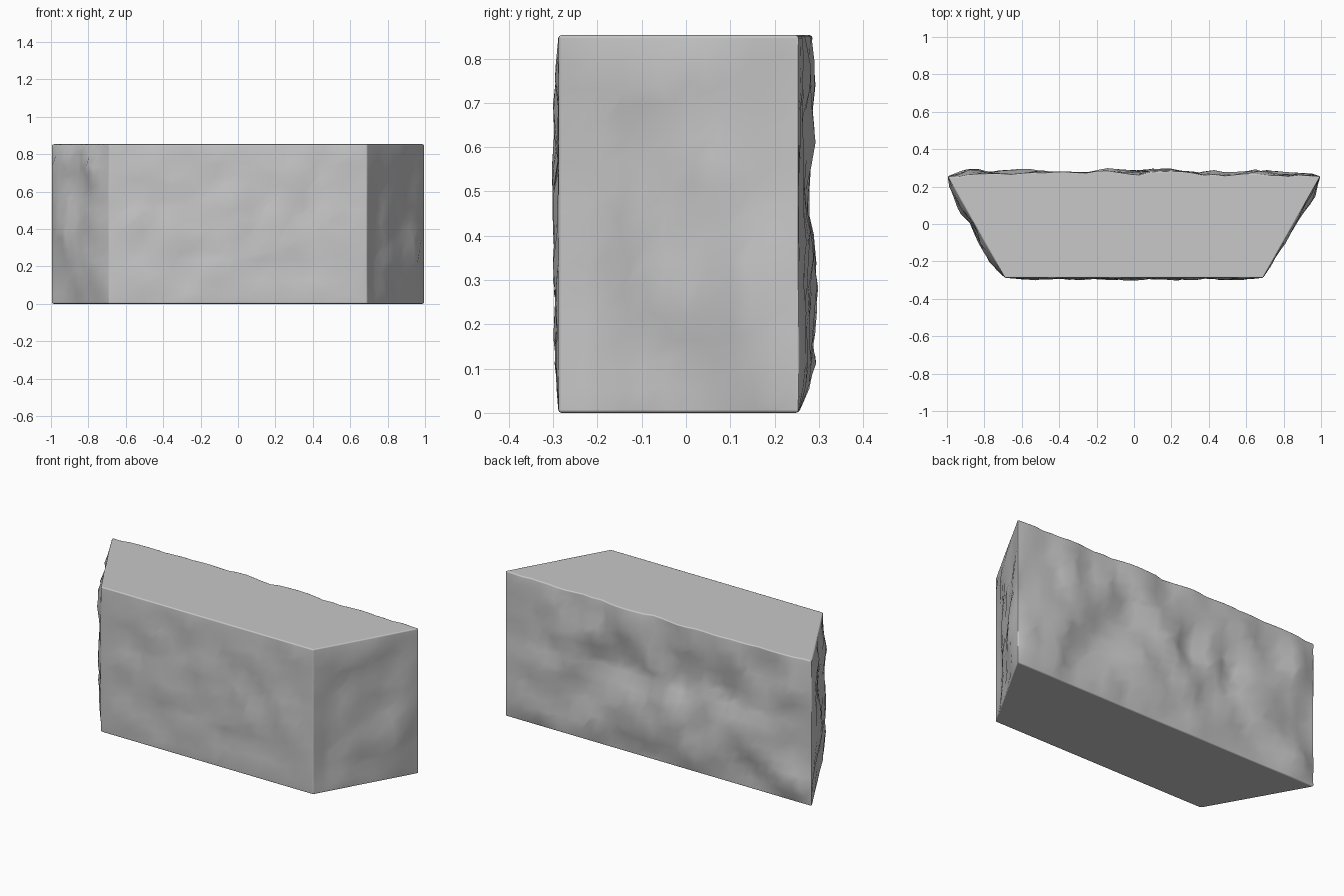
import bpy, bmesh, math, random
from mathutils import Vector, noise

if "Cube" in bpy.data.objects:
    bpy.data.objects.remove(bpy.data.objects["Cube"])

random.seed(5)
H = 0.853
FRONT_Y, BACK_Y = -0.288, 0.255
STEP = 0.057

stone = bpy.data.materials.new("grey stone")
stone.diffuse_color = (0.58, 0.58, 0.58, 1)
stone.use_nodes = True
stone.node_tree.nodes["Principled BSDF"].inputs["Base Color"].default_value = stone.diffuse_color


def smooth(t):
    t = max(0.0, min(1.0, t))
    return t * t * (3 - 2 * t)


def wall(bm, a, b, base, amp, size, seed, top_keep=0.0, dip=0.0):
    """Rough upright wall from a to b; dip hollows a band at mid height."""
    a, b = Vector((*a, 0)), Vector((*b, 0))
    along = b - a
    length = along.length
    along.normalize()
    normal = Vector((along.y, -along.x, 0))
    nu, nv = round(length / STEP), round(H / STEP)
    grid = []
    for j in range(nv + 1):
        row = []
        for i in range(nu + 1):
            u, z = length * i / nu, H * j / nv
            if 0 < i < nu and 0 < j < nv:
                u += random.uniform(-0.3, 0.3) * STEP
                z += random.uniform(-0.3, 0.3) * STEP
            p = Vector((u / size, z / (size * 1.3), seed))
            n = noise.noise(p) + 0.4 * noise.noise(p * 2.3)
            fade = smooth(min(u, length - u) / 0.1) * smooth(z / 0.1)
            fade *= top_keep + (1 - top_keep) * smooth((H - z) / 0.1)
            hollow = dip * math.exp(-((z - 0.49) / 0.09) ** 2)
            d = (base + amp * n - hollow) * fade
            row.append(bm.verts.new(a + along * u + normal * d + Vector((0, 0, z))))
        grid.append(row)
    for j in range(nv):
        for i in range(nu):
            bm.faces.new((grid[j][i], grid[j][i + 1], grid[j + 1][i + 1], grid[j + 1][i]))
    return grid


bm = bmesh.new()
fl, fr = (-0.69, FRONT_Y), (0.69, FRONT_Y)
br, bl = (0.997, BACK_Y), (-0.997, BACK_Y)

# four rough walls, anticlockwise
walls = [
    wall(bm, fl, fr, 0.004, 0.016, 0.12, 3.3),
    wall(bm, fr, br, 0.006, 0.026, 0.19, 7.7),
    wall(bm, br, bl, 0.018, 0.034, 0.19, 12.4, 0.9, 0.018),
    wall(bm, bl, fl, 0.014, 0.036, 0.19, 21.6),
]

# flat top and bottom caps
bm.faces.new([v for g in walls for v in g[-1][:-1]])
bm.faces.new([v for g in reversed(walls) for v in reversed(g[0][1:])])
bmesh.ops.remove_doubles(bm, verts=bm.verts, dist=0.0005)
bm.normal_update()

# softly rounded rims and corners
corners = [Vector(c) for c in (fl, fr, br, bl)]


def is_rim(e):
    if any(len(f.verts) > 10 for f in e.link_faces):
        return True
    return all(min((v.co.xy - c).length for c in corners) < 0.001 for v in e.verts)


bmesh.ops.bevel(bm, geom=[e for e in bm.edges if is_rim(e)], offset=0.007,
                segments=2, profile=0.5, affect='EDGES')
bmesh.ops.recalc_face_normals(bm, faces=bm.faces)

mesh = bpy.data.meshes.new("stone_block")
bm.to_mesh(mesh)
bm.free()
mesh.materials.append(stone)
block = bpy.data.objects.new("stone_block", mesh)
bpy.context.collection.objects.link(block)
bpy.context.view_layer.objects.active = block
block.select_set(True)
bpy.ops.object.shade_smooth_by_angle(angle=math.radians(50))

# keep the caps evenly shaded
weighted = block.modifiers.new("even_caps", 'WEIGHTED_NORMAL')
weighted.keep_sharp = True
